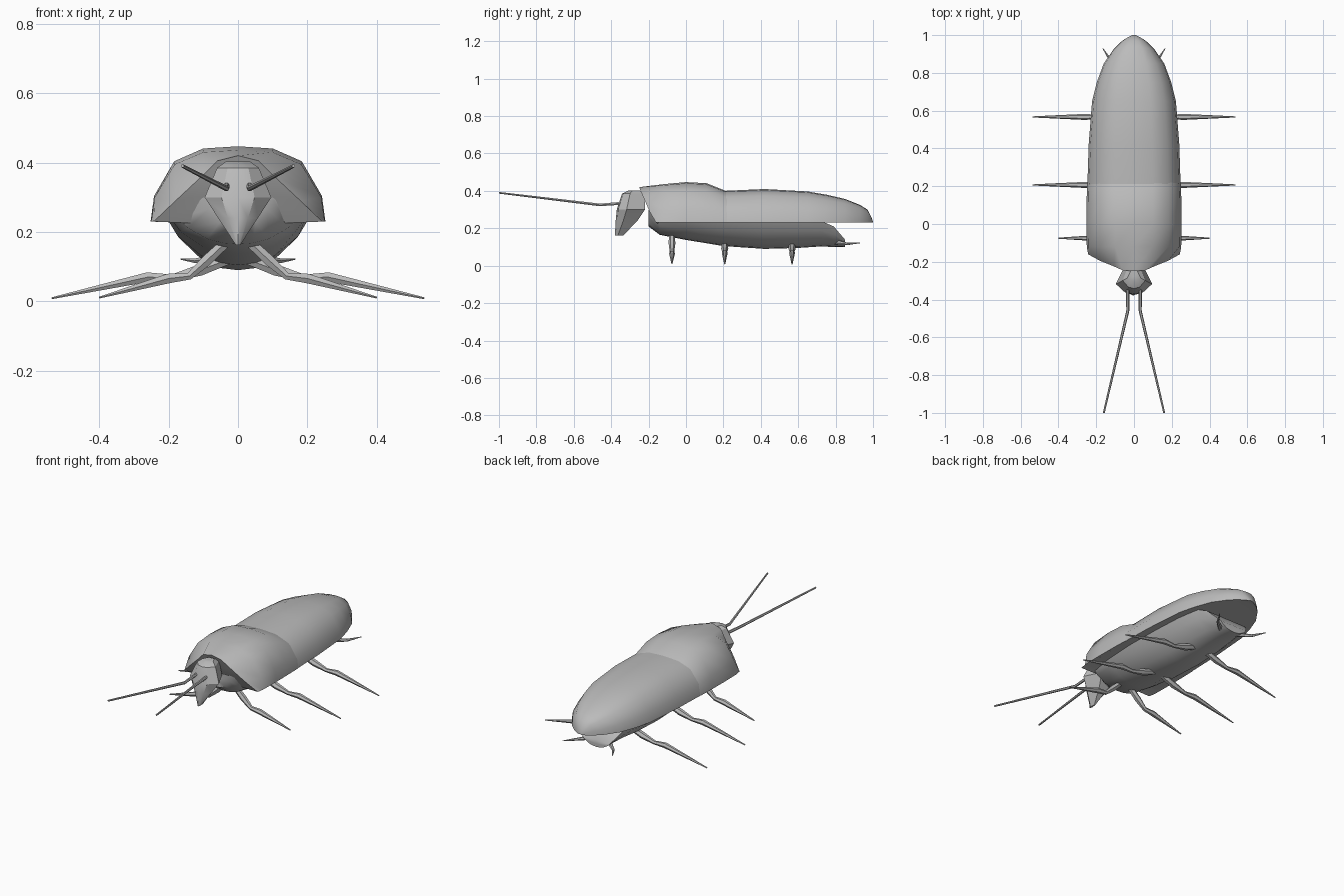
import bpy, bmesh, math
from mathutils import Vector

if "Cube" in bpy.data.objects:
    bpy.data.objects.remove(bpy.data.objects["Cube"])

grey = bpy.data.materials.new("plain grey")
grey.diffuse_color = (0.5, 0.5, 0.5, 1)
grey.use_nodes = True
grey.node_tree.nodes["Principled BSDF"].inputs["Base Color"].default_value = grey.diffuse_color


def loft(name, rings, angle=35):
    """Skin closed rings of points, fan-cap both ends."""
    bm = bmesh.new()
    loops = [[bm.verts.new(p) for p in r] for r in rings]
    n = len(rings[0])
    for a, b in zip(loops, loops[1:]):
        for i in range(n):
            j = (i + 1) % n
            bm.faces.new((a[i], a[j], b[j], b[i]))
    for ring in (loops[0], loops[-1]):
        c = bm.verts.new(sum((v.co for v in ring), Vector()) / n)
        for i in range(n):
            bm.faces.new((ring[i], ring[(i + 1) % n], c))
    bmesh.ops.recalc_face_normals(bm, faces=bm.faces)
    me = bpy.data.meshes.new(name)
    bm.to_mesh(me)
    bm.free()
    me.materials.append(grey)
    me.shade_smooth()
    me.set_sharp_from_angle(angle=math.radians(angle))
    ob = bpy.data.objects.new(name, me)
    bpy.context.collection.objects.link(ob)
    return ob


def mirror_ring(half):
    """Half ring starting and ending on x = 0, completed on the other side."""
    return half + [(-x, y, z) for x, y, z in half[-2:0:-1]]


def tube(name, pts, radii, sides=6):
    pts = [Vector(p) for p in pts]
    rings = []
    for i, p in enumerate(pts):
        d = (pts[min(i + 1, len(pts) - 1)] - pts[max(i - 1, 0)]).normalized()
        u = d.cross(Vector((0, 0, 1))).normalized()
        v = u.cross(d)
        rings.append([p + radii[i] * (u * math.cos(t) + v * math.sin(t))
                      for t in (math.tau * k / sides for k in range(sides))])
    return loft(name, rings, 50)


# Domed cross-section used by the wing cases and neck shield
DOME = ((0, 1), (.4, .97), (.73, .8), (.96, .34), (1, 0))


def dome(y, w, top, base=.23):
    half = [(w * a, y, base + (top - base) * b) for a, b in DOME]
    return mirror_ring(half + [(0, y, base + .004)])


# Wing cases
loft("wing_cases", [dome(*s) for s in (
    (-.08, .235, .40), (.2, .247, .40), (.42, .24, .41), (.65, .222, .397),
    (.75, .197, .38), (.85, .16, .357), (.93, .105, .325), (.97, .062, .30),
    (.99, .03, .262), (1.0, .008, .236))], 40)

# Neck shield with a swept-back front edge
front = mirror_ring([(0, -.25, .42), (.06, -.245, .405), (.105, -.225, .36),
                     (.18, -.195, .29), (.243, -.16, .23), (0, -.14, .22)])
loft("neck_shield", [front] + [dome(*s) for s in (
    (-.12, .25, .436), (0, .252, .447), (.11, .251, .441), (.2, .249, .405),
    (.28, .238, .375))], 40)

# Belly
def belly_ring(y, w, low, top=.24):
    h = top - low
    return mirror_ring([(0, y, top), (w, y, top), (w * .85, y, low + h * .62),
                        (w * .52, y, low + h * .2), (w * .25, y, low + h * .04),
                        (0, y, low)])

loft("belly", [belly_ring(*s) for s in (
    (-.2, .10, .21, .30), (-.14, .17, .165), (0, .195, .138), (.2, .205, .105),
    (.42, .20, .09), (.6, .19, .095), (.72, .17, .103), (.79, .14, .1, .21),
    (.85, .09, .1, .14))], 45)

# Head: wedge narrowing to the mouth (height, front, back, half width)
loft("head", [mirror_ring([(0, f, z), (w * .5, f + .008, z), (w, f * .65 + b * .35, z),
                           (w * .5, b, z), (0, b, z)])
              for z, f, b, w in (
    (.403, -.305, -.25, .035), (.385, -.342, -.22, .06), (.30, -.37, -.22, .096),
    (.24, -.376, -.26, .057), (.162, -.38, -.335, .006))], 30)

# Paired feelers, tail feelers and legs
for side, s in (("right", 1), ("left", -1)):
    tube(f"{side}_feeler", [(s * .033, -.33, .335), (s * .033, -.46, .325),
                            (s * .16, -1.0, .39)], (.009, .008, .005))
    tube(f"{side}_tail_feeler", [(s * .05, .80, .125), (s * .12, .86, .117),
                                 (s * .165, .93, .122)], (.014, .008, .002))
    tube(f"{side}_front_leg", [(s * .04, -.075, .165), (s * .09, -.075, .118),
                               (s * .14, -.075, .073), (s * .2, -.075, .066),
                               (s * .4, -.075, .011)],
         (.016, .018, .012, .016, .003))
    for leg, y in (("middle", .207), ("hind", .567)):
        tube(f"{side}_{leg}_leg", [(s * .03, y, .12), (s * .11, y, .09),
                                   (s * .19, y, .068), (s * .26, y, .07),
                                   (s * .537, y, .009)],
             (.016, .019, .011, .016, .003))
